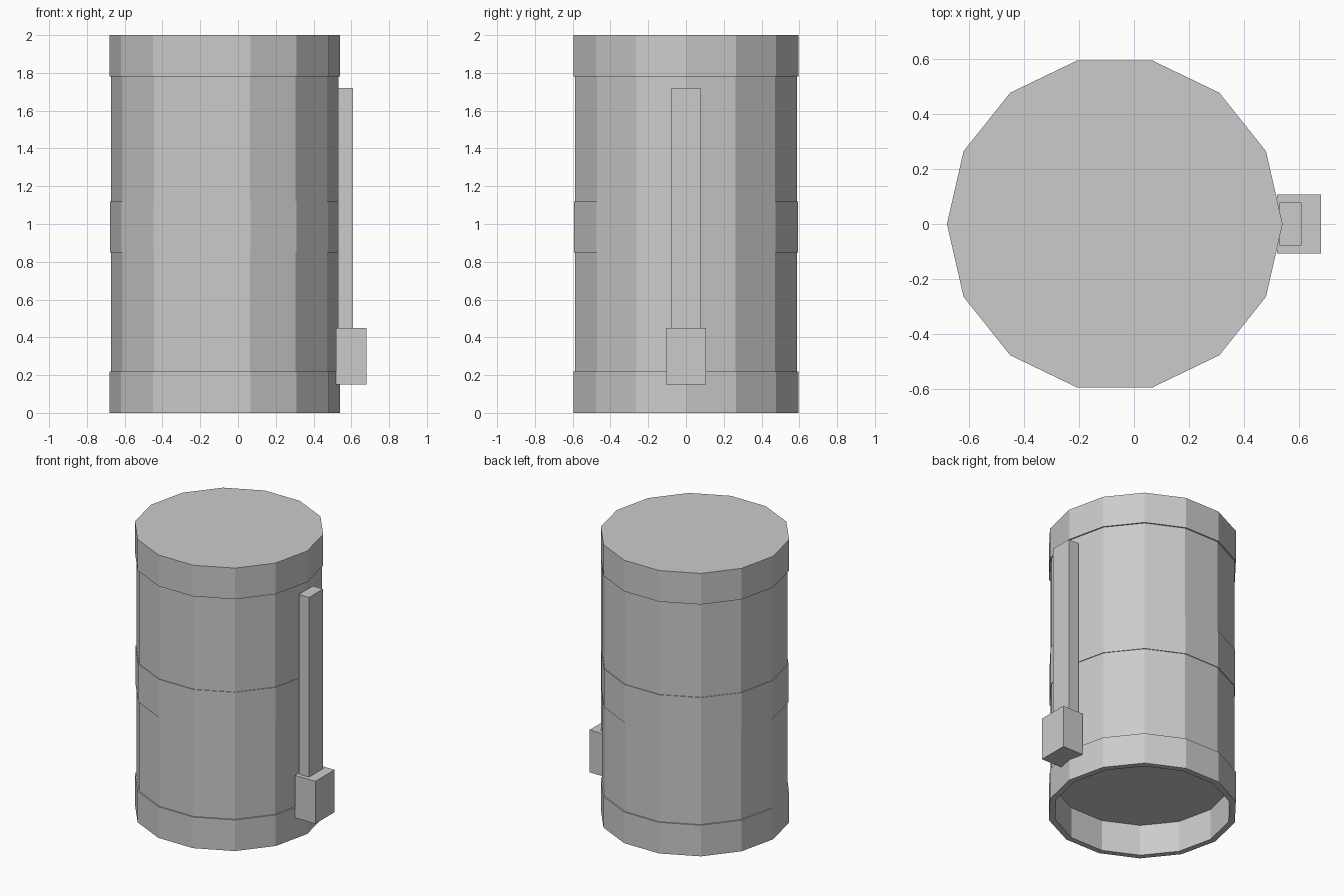
import bpy, bmesh, math

if "Cube" in bpy.data.objects:
    bpy.data.objects.remove(bpy.data.objects["Cube"])

SIDES = 14
CX = -0.07  # drum axis

grey = bpy.data.materials.new("plain_grey")
grey.diffuse_color = (0.6, 0.6, 0.6, 1)
grey.use_nodes = True
grey.node_tree.nodes["Principled BSDF"].inputs["Base Color"].default_value = grey.diffuse_color


def finish(name, bm):
    bmesh.ops.recalc_face_normals(bm, faces=bm.faces)
    mesh = bpy.data.meshes.new(name)
    bm.to_mesh(mesh)
    bm.free()
    mesh.materials.append(grey)
    obj = bpy.data.objects.new(name, mesh)
    bpy.context.collection.objects.link(obj)
    return obj


def lathe(name, profile, closed=False):
    """Revolve (radius, z) points; open profiles get end caps."""
    bm = bmesh.new()
    rings = []
    for r, z in profile:
        rings.append([bm.verts.new((CX + r * math.cos(math.tau * i / SIDES),
                                    r * math.sin(math.tau * i / SIDES), z))
                      for i in range(SIDES)])
    pairs = list(zip(rings, rings[1:]))
    if closed:
        pairs.append((rings[-1], rings[0]))
    else:
        bm.faces.new(rings[0])
        bm.faces.new(rings[-1])
    for a, b in pairs:
        for i in range(SIDES):
            j = (i + 1) % SIDES
            bm.faces.new((a[i], a[j], b[j], b[i]))
    return finish(name, bm)


def box(name, x0, x1, half_y, z0, z1):
    bm = bmesh.new()
    bmesh.ops.create_cube(bm, size=1)
    for v in bm.verts:
        v.co = ((x0 + x1) / 2 + v.co.x * (x1 - x0),
                v.co.y * 2 * half_y,
                (z0 + z1) / 2 + v.co.z * (z1 - z0))
    return finish(name, bm)


# Drum body with a raised middle band and a wider lid
lathe("drum_body", [(0.602, 0.22), (0.602, 0.85), (0.607, 0.85), (0.607, 1.12),
                    (0.602, 1.12), (0.602, 1.78), (0.611, 1.78), (0.611, 2.0)])

# Hollow collar under the body
lathe("base_collar", [(0.611, 0.0), (0.611, 0.22), (0.57, 0.22), (0.57, 0.0)], closed=True)

# Side conduit and the box at its foot
box("side_conduit", 0.53, 0.61, 0.078, 0.45, 1.72)
box("junction_box", 0.52, 0.68, 0.107, 0.15, 0.45)
